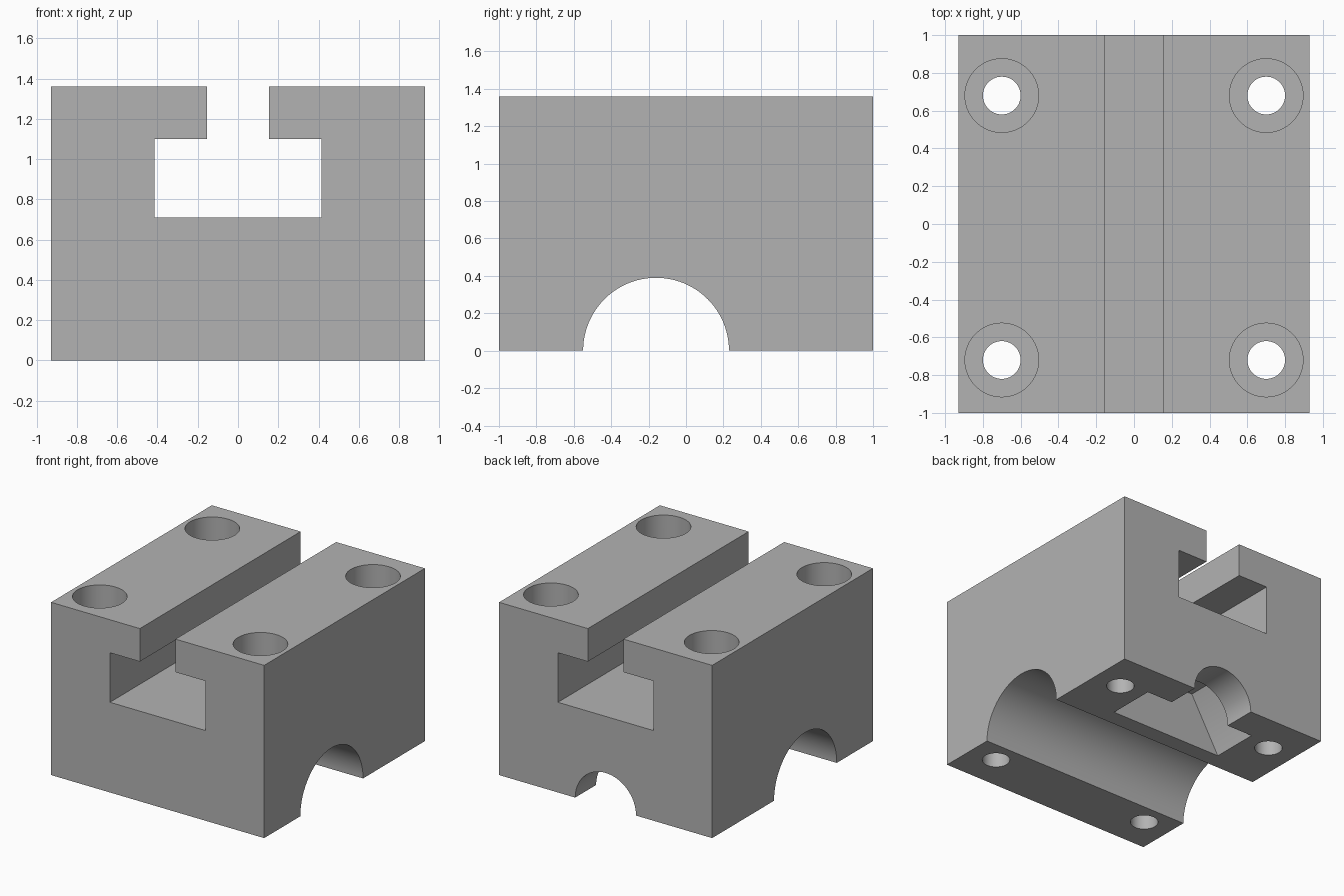
import bpy
import bmesh
import math
from mathutils import Vector

default = bpy.data.objects.get("Cube")
if default:
    bpy.data.objects.remove(default, do_unlink=True)

WIDTH, HEIGHT = 0.928, 1.36   # half width, full height

grey = bpy.data.materials.new("plain_grey")
grey.use_nodes = True
grey.diffuse_color = (0.45, 0.45, 0.45, 1)
grey.node_tree.nodes["Principled BSDF"].inputs["Base Color"].default_value = grey.diffuse_color


def prism(name, profile, place, start, end):
    """Extrude a 2D profile; place(u, v, w) maps profile and depth to 3D."""
    bm = bmesh.new()
    face = bm.faces.new([bm.verts.new(place(u, v, start)) for u, v in profile])
    shift = Vector(place(0, 0, end)) - Vector(place(0, 0, start))
    grown = bmesh.ops.extrude_face_region(bm, geom=[face])["geom"]
    bmesh.ops.translate(bm, vec=shift, verts=[g for g in grown if isinstance(g, bmesh.types.BMVert)])
    bmesh.ops.recalc_face_normals(bm, faces=bm.faces)
    mesh = bpy.data.meshes.new(name)
    bm.to_mesh(mesh)
    bm.free()
    mesh.materials.append(grey)
    obj = bpy.data.objects.new(name, mesh)
    bpy.context.collection.objects.link(obj)
    return obj


def along_x(u, v, w):
    return (w, u, v)


def along_y(u, v, w):
    return (u, w, v)


def along_z(u, v, w):
    return (u, v, w)


def arc(radius, sides, turn, cu=0, cv=0):
    count = sides if turn == math.tau else sides + 1
    return [(cu + radius * math.cos(turn * i / sides), cv + radius * math.sin(turn * i / sides))
            for i in range(count)]


def arch(radius, sides, centre=0):
    """Half round opening, carried on below the base so it cuts cleanly."""
    return arc(radius, sides, math.pi, centre) + [(centre - radius, -0.2), (centre + radius, -0.2)]


# Block with the T-shaped slot along its length
half = [(WIDTH, 0), (WIDTH, HEIGHT), (0.155, HEIGHT), (0.155, 1.10), (0.415, 1.10), (0.415, 0.71)]
block = prism("slotted_block", half + [(-x, z) for x, z in reversed(half)], along_y, -1, 1)

# Rod groove across the base, nut pocket and bolt groove at the back
cutters = [
    prism("rod_groove", arch(0.39, 48, -0.16), along_x, -1.2, 1.2),
    prism("nut_pocket", arch(0.49, 3), along_y, 0.36, 0.74),
    prism("bolt_groove", arch(0.265, 40), along_y, 0.6, 1.2),
]

# Counterbored screw holes at the four corners
for x in (-0.70, 0.70):
    for y in (-0.72, 0.68):
        cutters.append(prism("screw_hole", arc(0.10, 48, math.tau, x, y), along_z, -0.2, 1.5))
        cutters.append(prism("screw_head_bore", arc(0.195, 64, math.tau, x, y), along_z, 0.76, 1.5))

# Cut everything out of the block
bpy.ops.object.select_all(action="DESELECT")
bpy.context.view_layer.objects.active = block
block.select_set(True)
for cutter in cutters:
    cutter.hide_render = True
    cut = block.modifiers.new(cutter.name, "BOOLEAN")
    cut.operation = "DIFFERENCE"
    cut.solver = "EXACT"
    cut.object = cutter
    bpy.ops.object.modifier_apply(modifier=cut.name)
    bpy.data.objects.remove(cutter, do_unlink=True)

bpy.ops.object.shade_smooth_by_angle(angle=math.radians(30))
